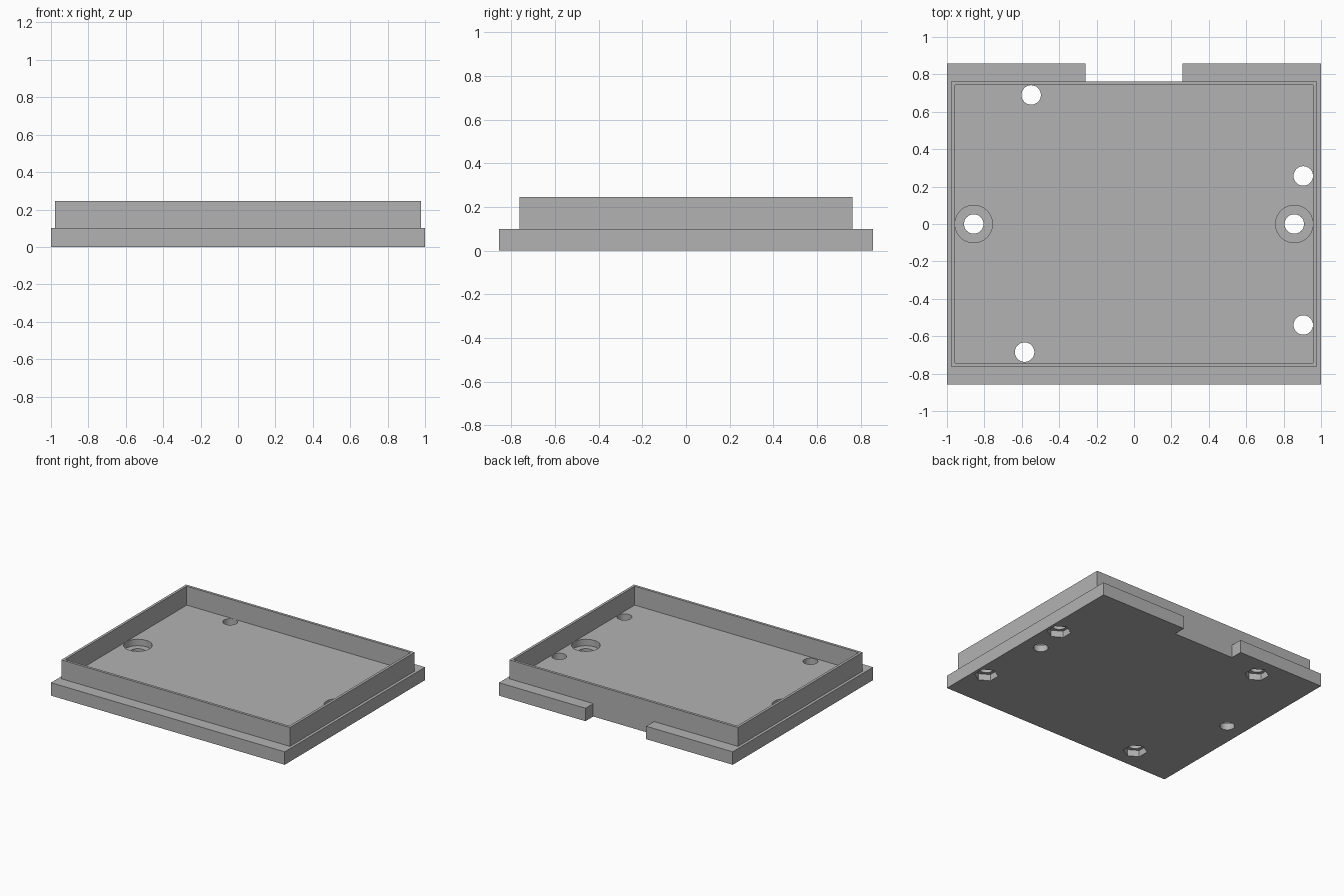
import bpy, bmesh
from math import cos, sin, pi

cube = bpy.data.objects.get("Cube")
if cube:
    bpy.data.objects.remove(cube, do_unlink=True)

HALF_X, HALF_Y, BASE_TOP, RIM_TOP = 1.0, 0.857, 0.1, 0.246
RIM_X, RIM_Y, WALL = 0.978, 0.762, 0.02
NOTCH_X = 0.26

grey = bpy.data.materials.new("plain grey")
grey.use_nodes = True
colour = (0.45, 0.45, 0.45, 1)
grey.diffuse_color = colour
grey.node_tree.nodes["Principled BSDF"].inputs["Base Color"].default_value = colour


def prism(name, points, z0, z1):
    """Extrude a flat outline from z0 to z1."""
    bm = bmesh.new()
    face = bm.faces.new([bm.verts.new((x, y, z0)) for x, y in points])
    new = bmesh.ops.extrude_face_region(bm, geom=[face])["geom"]
    verts = [v for v in new if isinstance(v, bmesh.types.BMVert)]
    bmesh.ops.translate(bm, vec=(0, 0, z1 - z0), verts=verts)
    bmesh.ops.recalc_face_normals(bm, faces=bm.faces)
    mesh = bpy.data.meshes.new(name)
    bm.to_mesh(mesh)
    bm.free()
    mesh.materials.append(grey)
    obj = bpy.data.objects.new(name, mesh)
    bpy.context.collection.objects.link(obj)
    return obj


def ring(x, y, r, sides):
    """Regular polygon with a corner towards y."""
    return [(x + r * sin(2 * pi * i / sides), y + r * cos(2 * pi * i / sides))
            for i in range(sides)]


def box(x, y):
    return [(-x, -y), (x, -y), (x, y), (-x, y)]


def cut(target, cutter):
    """Subtract the cutter, then discard it."""
    mod = target.modifiers.new("cut", 'BOOLEAN')
    mod.operation = 'DIFFERENCE'
    mod.solver = 'EXACT'
    mod.object = cutter
    cutter.hide_render = True
    bpy.ops.object.select_all(action='DESELECT')
    bpy.context.view_layer.objects.active = target
    target.select_set(True)
    bpy.ops.object.modifier_apply(modifier=mod.name)
    bpy.data.objects.remove(cutter, do_unlink=True)


# Base plate with a notch in the back edge
base = prism("base_plate", [
    (-HALF_X, -HALF_Y), (HALF_X, -HALF_Y), (HALF_X, HALF_Y), (NOTCH_X, HALF_Y),
    (NOTCH_X, RIM_Y), (-NOTCH_X, RIM_Y), (-NOTCH_X, HALF_Y), (-HALF_X, HALF_Y)],
    0, BASE_TOP)

# Screw holes with hexagonal nut pockets underneath
for x, y in [(-0.55, 0.69), (0.905, 0.257), (0.905, -0.54), (-0.585, -0.685)]:
    cut(base, prism("screw_hole_cutter", ring(x, y, 0.052, 48), -0.1, 0.2))
    cut(base, prism("nut_pocket_cutter", ring(x, y, 0.085, 6), -0.1, 0.05))

# Side holes with round wells on top
for x in (-0.857, 0.857):
    cut(base, prism("side_hole_cutter", ring(x, 0, 0.052, 48), -0.1, 0.2))
    cut(base, prism("well_cutter", ring(x, 0, 0.1, 64), 0.05, 0.2))

# Thin raised rim
rim = prism("raised_rim", box(RIM_X, RIM_Y), BASE_TOP, RIM_TOP)
cut(rim, prism("rim_cutter", box(RIM_X - WALL, RIM_Y - WALL), 0, 0.4))

# Smooth round walls, sharp edges elsewhere
bpy.ops.object.select_all(action='DESELECT')
base.select_set(True)
bpy.context.view_layer.objects.active = base
bpy.ops.object.shade_smooth_by_angle(angle=pi / 6)
